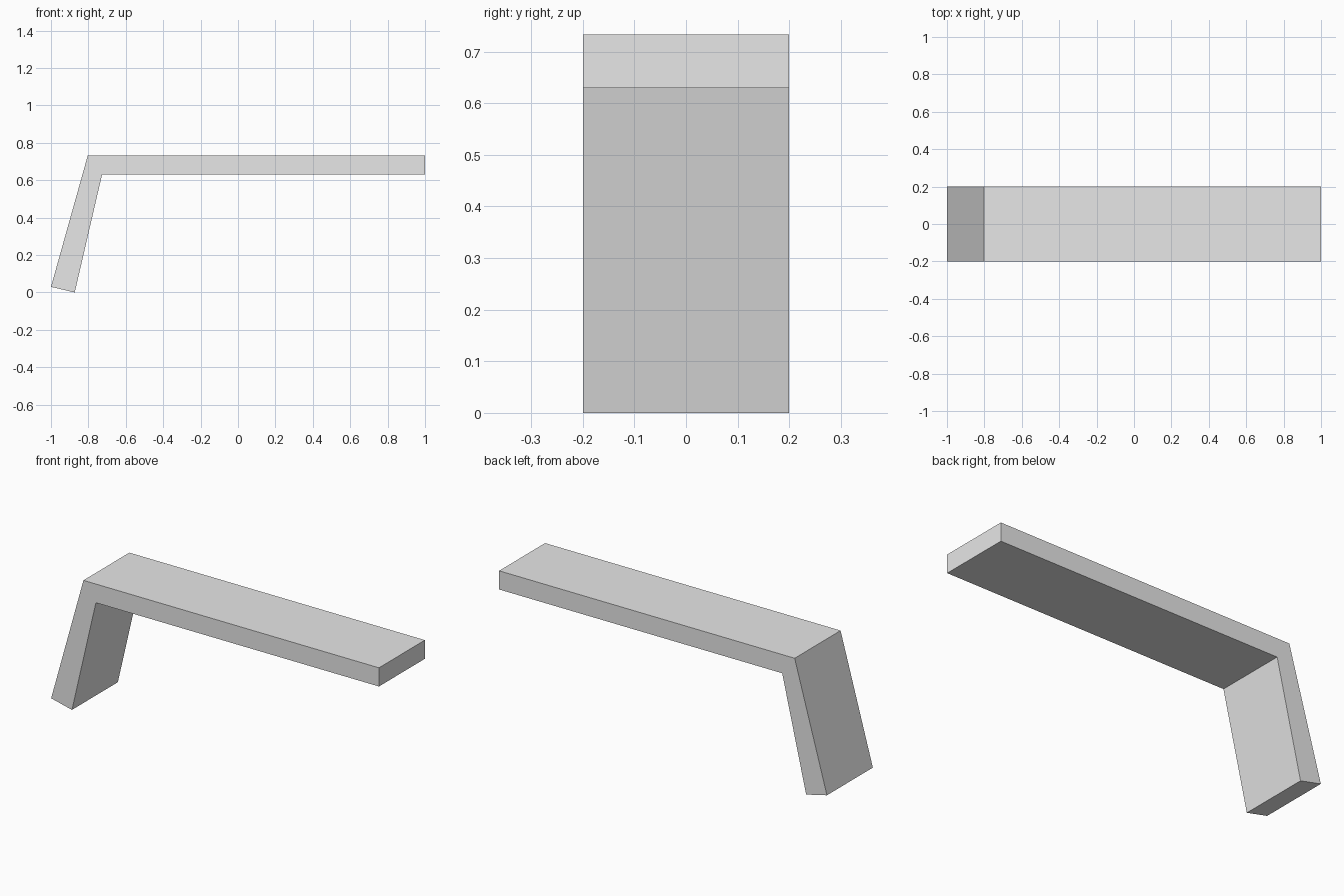
import bpy
import bmesh

cube = bpy.data.objects.get("Cube")
if cube:
    bpy.data.objects.remove(cube, do_unlink=True)

# Plain grey material
grey = bpy.data.materials.new("light_grey")
grey.use_nodes = True
colour = (0.8, 0.8, 0.8, 1)
grey.diffuse_color = colour
grey.node_tree.nodes["Principled BSDF"].inputs["Base Color"].default_value = colour

# Side outline: slanted leg folding into a flat slab
HALF_DEPTH = 0.2
outline = [(-1, 0.03), (-0.873, 0), (-0.727, 0.63),
           (1, 0.63), (1, 0.733), (-0.803, 0.733)]

# Extrude the outline from front to back
bm = bmesh.new()
front = bm.faces.new([bm.verts.new((x, -HALF_DEPTH, z)) for x, z in outline])
result = bmesh.ops.extrude_face_region(bm, geom=[front], use_keep_orig=True)
moved = [g for g in result["geom"] if isinstance(g, bmesh.types.BMVert)]
bmesh.ops.translate(bm, vec=(0, 2 * HALF_DEPTH, 0), verts=moved)
bmesh.ops.recalc_face_normals(bm, faces=bm.faces)

mesh = bpy.data.meshes.new("bent_slab")
bm.to_mesh(mesh)
bm.free()
mesh.materials.append(grey)
slab = bpy.data.objects.new("bent_slab", mesh)
bpy.context.scene.collection.objects.link(slab)
